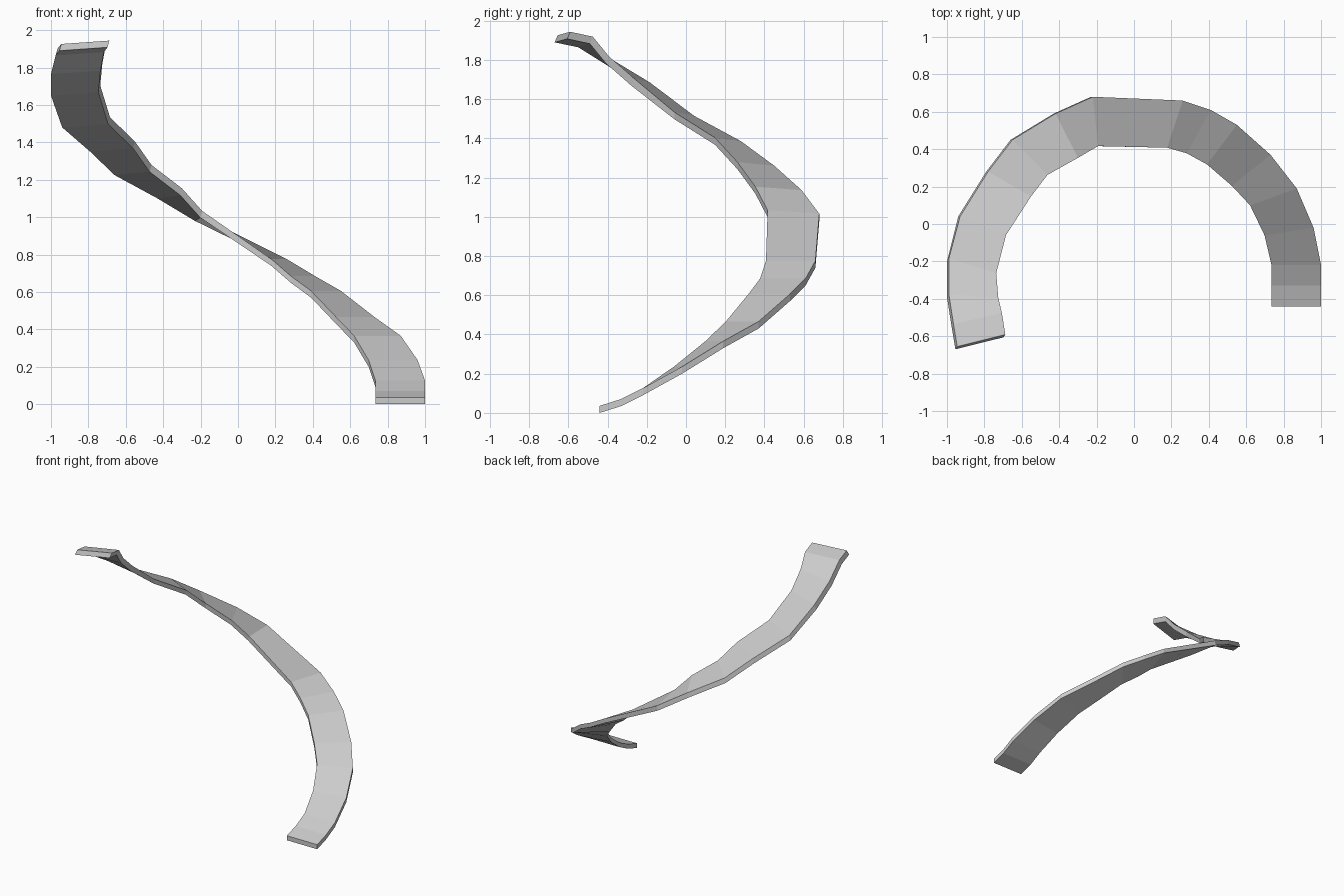
import bpy
import bmesh
from math import cos, sin, radians
from mathutils import Vector

default_cube = bpy.data.objects.get("Cube")
if default_cube:
    bpy.data.objects.remove(default_cube, do_unlink=True)

WIDTH = 0.265
THICKNESS = 0.036

# Outer edge of the climbing ramp: x, y, underside height, outward angle
STATIONS = [
    (1, -.44, 0, 0), (1, -.33, .035, 0), (1, -.22, .09, 0),
    (.96, -.02, .2, 9), (.87, .19, .33, 20), (.73, .37, .43, 39),
    (.55, .53, .57, 53), (.41, .61, .65, 61), (.26, .66, .74, 72),
    (-.23, .68, .98, 96), (-.43, .59, 1.1, 117), (-.66, .45, 1.225, 135),
    (-.79, .28, 1.35, 150), (-.94, .04, 1.48, 158), (-1, -.2, 1.65, 163),
    (-1, -.39, 1.765, 176), (-.975, -.55, 1.865, 193), (-.955, -.67, 1.89, 194),
]


def make_material(name, colour):
    material = bpy.data.materials.new(name)
    material.use_nodes = True
    material.diffuse_color = colour
    shader = next(n for n in material.node_tree.nodes if n.type == "BSDF_PRINCIPLED")
    shader.inputs["Base Color"].default_value = colour
    return material


def cross_section(x, y, z, angle):
    """Four corners of the slab; the upper half leans and banks slightly."""
    upper = x < 0
    outer = Vector((x, y, z))
    across = Vector((cos(radians(angle)), sin(radians(angle)), 0)) * -WIDTH
    across.z = 0.018 if upper else 0
    up = Vector((0.01 if upper else 0, 0.015 if upper and y < 0 else 0, THICKNESS))
    inner = outer + across
    return [outer, inner, inner + up, outer + up]


def build_ramp(name, stations, material):
    bm = bmesh.new()
    rings = [[bm.verts.new(p) for p in cross_section(*s)] for s in stations]
    # Slab sides between neighbouring sections
    for a, b in zip(rings, rings[1:]):
        for i in range(len(a)):
            j = (i + 1) % len(a)
            bm.faces.new((a[i], a[j], b[j], b[i]))
    # End caps
    bm.faces.new(rings[0])
    bm.faces.new(rings[-1])
    bmesh.ops.recalc_face_normals(bm, faces=bm.faces)
    mesh = bpy.data.meshes.new(name)
    bm.to_mesh(mesh)
    bm.free()
    mesh.materials.append(material)
    ramp = bpy.data.objects.new(name, mesh)
    bpy.context.collection.objects.link(ramp)
    return ramp


light_grey = make_material("light_grey", (0.6, 0.6, 0.6, 1))
build_ramp("spiral_ramp", STATIONS, light_grey)
